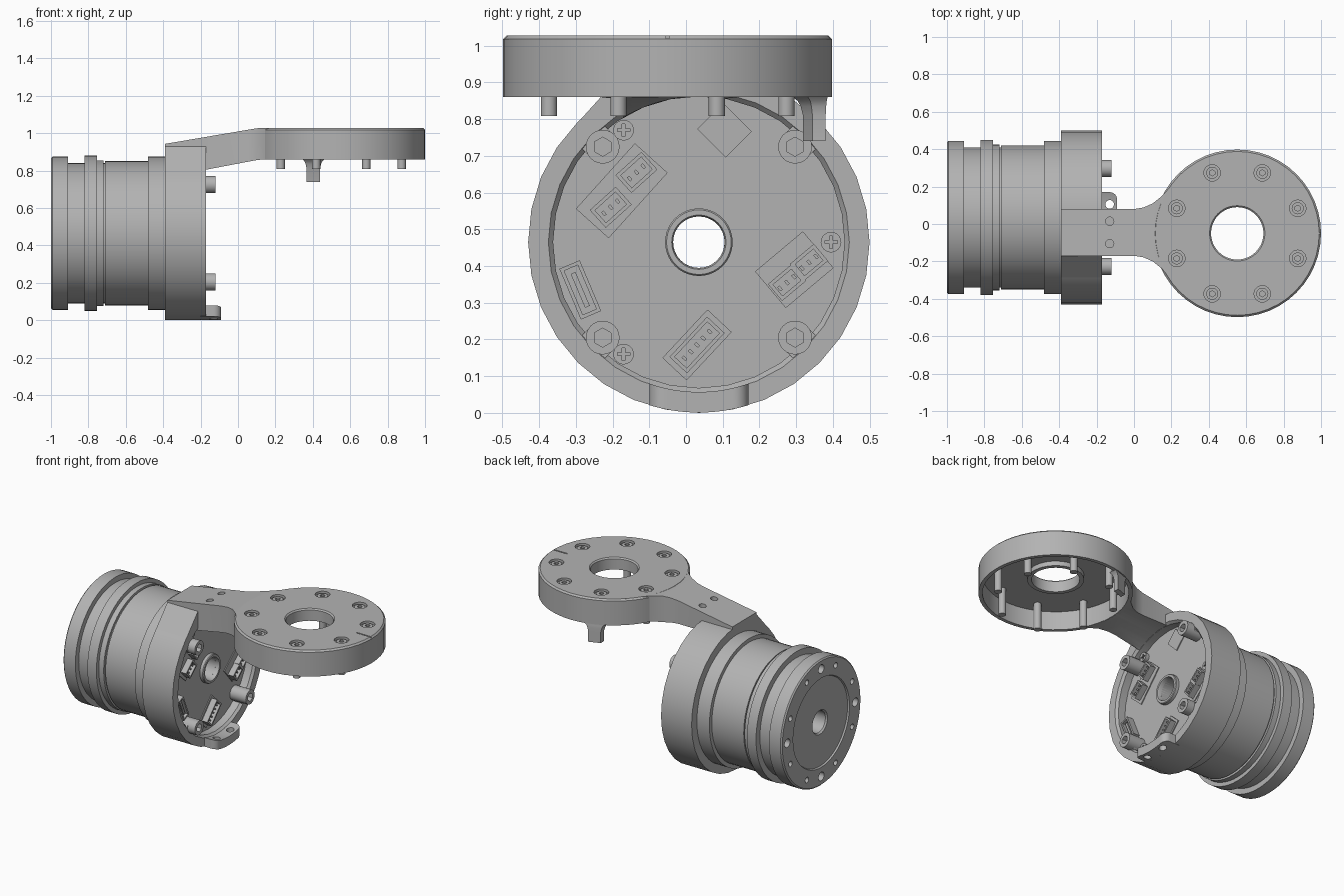
import bpy, bmesh
from math import pi, cos, sin, radians, sqrt
from mathutils import Matrix, Vector

if "Cube" in bpy.data.objects:
    bpy.data.objects.remove(bpy.data.objects["Cube"])

GREY = (0.45, 0.45, 0.45, 1)
mat = bpy.data.materials.new("light_grey")
mat.use_nodes = True
mat.diffuse_color = GREY
mat.node_tree.nodes["Principled BSDF"].inputs["Base Color"].default_value = GREY

AY, AZ = 0.035, 0.465          # motor axis
DX, DY = 0.552, -0.05          # disc centre
ARM_Y = -0.045
FLOOR = -0.235                 # circuit board surface
TOP = 1.028                    # disc top


def add_cyl(bm, p, q, r, seg=24):
    p, q = Vector(p), Vector(q)
    d = q - p
    m = Matrix.Translation((p + q) / 2) @ d.to_track_quat('Z', 'Y').to_matrix().to_4x4()
    bmesh.ops.create_cone(bm, cap_ends=True, segments=seg, radius1=r, radius2=r,
                          depth=d.length, matrix=m)


def add_box(bm, c, size, ang=0):
    m = Matrix.Translation(c) @ Matrix.Rotation(radians(ang), 4, 'X') @ Matrix.Diagonal((*size, 1))
    bmesh.ops.create_cube(bm, size=1, matrix=m)


def finish(bm, name):
    bmesh.ops.recalc_face_normals(bm, faces=bm.faces)
    me = bpy.data.meshes.new(name)
    bm.to_mesh(me)
    bm.free()
    me.materials.append(mat)
    ob = bpy.data.objects.new(name, me)
    bpy.context.collection.objects.link(ob)
    return ob


def loft(name, rings, closed=False):
    bm = bmesh.new()
    vs = [[bm.verts.new(p) for p in ring] for ring in rings]
    n = len(vs[0])
    for i in range(len(vs) - (not closed)):
        a, b = vs[i], vs[(i + 1) % len(vs)]
        for j in range(n):
            k = (j + 1) % n
            bm.faces.new((a[j], a[k], b[k], b[j]))
    if not closed:
        bm.faces.new(vs[0])
        bm.faces.new(vs[-1])
    return finish(bm, name)


def lathe_x(name, prof, seg):
    return loft(name, [[(x, AY + r * cos(2 * pi * i / seg), AZ + r * sin(2 * pi * i / seg))
                        for x, r in prof] for i in range(seg)], True)


def lathe_z(name, prof, seg):
    return loft(name, [[(DX + r * cos(2 * pi * i / seg), DY + r * sin(2 * pi * i / seg), z)
                        for r, z in prof] for i in range(seg)], True)


def cut(ob, bm):
    cutter = finish(bm, "cutter")
    cutter.hide_render = True
    mod = ob.modifiers.new("cut", 'BOOLEAN')
    mod.operation, mod.object, mod.solver = 'DIFFERENCE', cutter, 'EXACT'
    bpy.ops.object.select_all(action='DESELECT')
    bpy.context.view_layer.objects.active = ob
    ob.select_set(True)
    bpy.ops.object.modifier_apply(modifier=mod.name)
    bpy.data.objects.remove(cutter)


# Motor body with stepped rings and a through bore
body = lathe_x("motor_body", [
    (-.98, .07), (-.99, .078), (-.99, .285), (-1, .29), (-1, .402), (-.992, .41), (-.91, .41),
    (-.91, .375), (-.82, .375), (-.82, .415), (-.755, .415), (-.755, .39), (-.72, .39),
    (-.72, .375), (-.71, .375), (-.71, .385), (-.48, .385), (-.48, .41), (-.38, .41),
    (-.38, .07)], 64)
bm = bmesh.new()
for q in range(4):
    for off, r in ((-25, .018), (0, .028), (25, .018)):
        a = q * pi / 2 + radians(off)
        y, z = AY + .35 * cos(a), AZ + .35 * sin(a)
        add_cyl(bm, (-1.05, y, z), (-.95, y, z), r, 16)
cut(body, bm)

# Housing cup, board floor and bore collar
lathe_x("housing", [(-.39, .07), (-.39, .465), (-.17, .465), (-.17, .41), (-.185, .397),
                    (FLOOR, .397), (FLOOR, .07)], 32)
lathe_x("bore_collar", [(-.3, .07), (-.3, .092), (-.215, .092), (-.21, .088), (-.21, .074),
                        (-.22, .07)], 40)

# Flat shoulder running from the arm edge down to the housing side
shoulder = [(.035, .929), (-.17, .929), (-.31, .774), (-.28, .75), (-.17, .83), (0, .885)]
loft("housing_shoulder", [[(x, y, z) for y, z in shoulder] for x in (-.39, -.17)])

# Corner bolts with hex sockets, each joined to the rim by a pad
bosses, sockets, pads = bmesh.new(), bmesh.new(), bmesh.new()
for sy in (-1, 1):
    for sz in (-1, 1):
        y, z = AY + .262 * sy, AZ + .26 * sz
        add_box(pads, (-.235, y + .021 * sy, z + .021 * sz), (.126, .06, .088), 45 * sy * sz)
        add_cyl(bosses, (-.28, y, z), (-.12, y, z), .046)
        add_cyl(sockets, (-.15, y, z), (-.1, y, z), .026, 6)
finish(pads, "boss_pads")
cut(finish(bosses, "housing_bolts"), sockets)

# Cross-head board screws
heads, slots = bmesh.new(), bmesh.new()
for y, z in ((-.17, .77), (.395, .465), (-.17, .16)):
    add_cyl(heads, (-.28, y, z), (-.21, y, z), .028)
    add_box(slots, (-.21, y, z), (.02, .034, .008))
    for s in (-1, 1):
        add_box(slots, (-.21, y, z + s * .0105), (.02, .008, .0128))
cut(finish(heads, "board_screws"), slots)

# Thin component plates on the board
bm = bmesh.new()
for y, z, w, h, ang in ((-.175, .605, .24, .12, 48), (.295, .39, .17, .13, 40),
                        (.03, .185, .18, .09, 47), (.105, .77, .1, .11, 45)):
    add_box(bm, (FLOOR, y, z), (.012, w, h), ang)
finish(bm, "board_plates")

# Open connectors with rows of pins
shells, pockets, pins = bmesh.new(), bmesh.new(), bmesh.new()
for y, z, w, h, ang, count in ((-.205, .56, .095, .065, 42, 3), (-.135, .655, .095, .065, 42, 3),
                               (.275, .355, .085, .06, 40, 3), (.335, .41, .085, .06, 40, 3),
                               (.03, .185, .15, .065, 47, 5), (-.288, .335, .15, .06, 113, 1)):
    add_box(shells, (FLOOR + .02, y, z), (.05, w, h), ang)
    add_box(pockets, (FLOOR + .035, y, z), (.05, w - .02, h - .02), ang)
    for i in range(count):
        t = (i - (count - 1) / 2) * .025
        wide = .1 if count == 1 else .008
        add_box(pins, (FLOOR + .02, y + t * cos(radians(ang)), z + t * sin(radians(ang))),
                (.036, wide, .014), ang)
cut(finish(shells, "connector_shells"), pockets)
finish(pins, "connector_pins")

# Bottom lip following the housing curve, with rounded ends and two holes
rings = []
for i in range(-18, 19):
    dy = .135 * sin(i * pi / 36)
    t = max(0, abs(dy) - .095) / .04
    front = -.09 - .04 * (1 - sqrt(max(0, 1 - t * t)))
    low, high = AZ - sqrt(.464 ** 2 - dy * dy), AZ - sqrt(.408 ** 2 - dy * dy)
    rings.append([(-.2, AY + dy, low), (front, AY + dy, low),
                  (front, AY + dy, high), (-.2, AY + dy, high)])
lip = loft("bottom_lip", rings)
bm = bmesh.new()
for s in (-1, 1):
    add_cyl(bm, (-.13, AY + .07 * s, -.1), (-.13, AY + .07 * s, .2), .023)
cut(lip, bm)

# Sloping arm that flares into the disc
rings = []
for x, w in ((-.39, .125), (-.17, .125), (0, .125), (.05, .133), (.1, .155), (.15, .195),
             (.2, .25), (.25, .315)):
    top = min(TOP, .943 + (x + .39) * .17)
    low = min(.861, .805 + max(0, x + .17) * .19)
    rings.append([(x, ARM_Y - w, low), (x, ARM_Y + w, low), (x, ARM_Y + w, top), (x, ARM_Y - w, top)])
arm = loft("arm", rings)
bm = bmesh.new()
add_cyl(bm, (FLOOR, AY, AZ), (.3, AY, AZ), .397, 64)
cut(arm, bm)
bm = bmesh.new()
add_cyl(bm, (DX, DY, .7), (DX, DY, 1.2), .427, 64)
for s in (-1, 1):
    add_cyl(bm, (-.13, ARM_Y + .06 * s, .95), (-.13, ARM_Y + .06 * s, 1.1), .022)
cut(arm, bm)

# Disc cover, open underneath, with a central collar
disc = lathe_z("disc_cover", [(.14, 1.02), (.148, TOP), (.438, TOP), (.448, 1.018), (.448, .86),
                              (.425, .86), (.425, .98), (.165, .98), (.165, .95), (.14, .95)], 48)
recess, studs, hexes = bmesh.new(), bmesh.new(), bmesh.new()
for i in range(8):
    a = pi / 8 + i * pi / 4
    x, y = DX + .35 * cos(a), DY + .35 * sin(a)
    add_cyl(recess, (x, y, 1.01), (x, y, 1.1), .044)
    add_cyl(studs, (x, y, .808), (x, y, 1.0), .022)
    add_cyl(studs, (x, y, 1.0), (x, y, 1.02), .032)
    add_cyl(hexes, (x, y, 1.008), (x, y, 1.05), .016, 6)
add_box(recess, (.95, DY, 1.05), (.12, .008, .06))
cut(disc, recess)
cut(finish(studs, "disc_screws"), hexes)

# Hanging clip that follows the rear wall of the disc
rings = []
for z, wx, thick in ((.74, .036, .036), (.81, .036, .036), (.835, .041, .04),
                     (.85, .048, .045), (.862, .06, .055), (.87, .06, .02)):
    ring = []
    for s, inset in ((-1, thick), (1, thick), (1, 0), (-1, 0)):
        x = .403 + s * wx
        ring.append((x, DY + sqrt(.445 ** 2 - (x - DX) ** 2) - inset, z))
    rings.append(ring)
loft("hanging_clip", rings)

# Smooth shading with sharp edges kept
bpy.ops.object.select_all(action='DESELECT')
for ob in bpy.context.scene.objects:
    if ob.type == 'MESH':
        ob.select_set(True)
        bpy.context.view_layer.objects.active = ob
bpy.ops.object.shade_smooth_by_angle(angle=radians(30))
